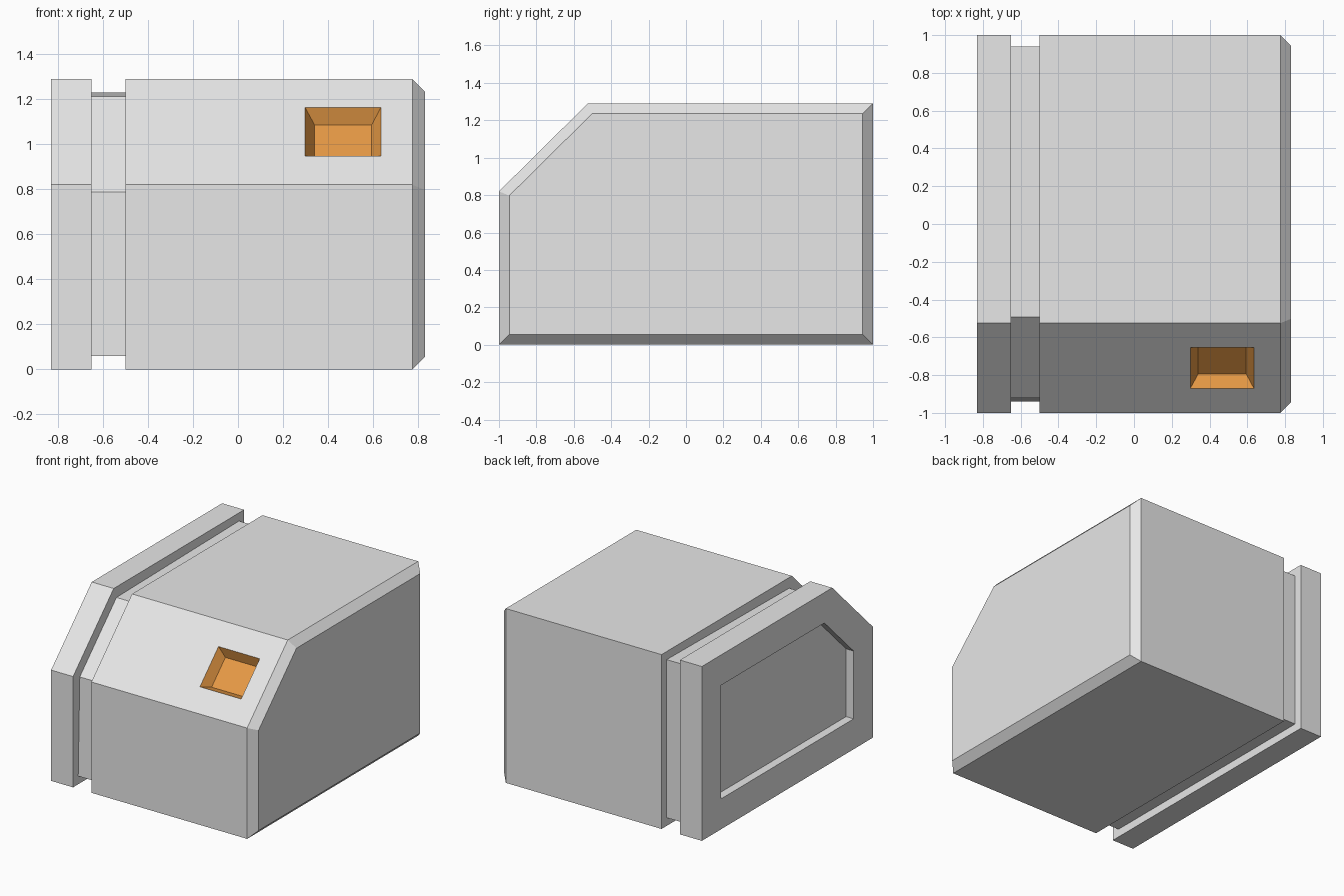
import bpy, bmesh
from mathutils import Vector

if "Cube" in bpy.data.objects:
    bpy.data.objects.remove(bpy.data.objects["Cube"])


def material(name, rgb):
    m = bpy.data.materials.new(name)
    m.diffuse_color = (*rgb, 1)
    m.use_nodes = True
    m.node_tree.nodes["Principled BSDF"].inputs["Base Color"].default_value = m.diffuse_color
    return m


grey = material("light_grey", (0.8, 0.8, 0.8))
orange = material("orange", (0.8, 0.323, 0.06))

# Side profile (y, z), counter-clockwise seen from +x
profile = [Vector(p) for p in
           ((-1, 0), (1, 0), (1, 1.29), (-0.525, 1.29), (-1, 0.82))]


def offset(dist, even=True):
    """Shrink the profile, by even thickness or along corner normals."""
    out, n = [], len(profile)
    for i, p in enumerate(profile):
        a = (p - profile[i - 1]).normalized()
        b = (profile[(i + 1) % n] - p).normalized()
        na, nb = Vector((-a.y, a.x)), Vector((-b.y, b.x))
        s = na + nb
        out.append(p + (s / (1 + na.dot(nb)) if even else s.normalized()) * dist)
    return out


bm = bmesh.new()


def loop(x, pts):
    return [bm.verts.new((x, p.x, p.y)) for p in pts]


def bridge(a, b, mat=0, skip=None):
    n = len(a)
    for i in range(n):
        if i != skip:
            f = bm.faces.new((a[i], a[(i + 1) % n], b[(i + 1) % n], b[i]))
            f.material_index = mat


# Body sections: side recess, end band, groove, main block, end chamfer
full, recess, groove = offset(0), offset(0.225), offset(0.085, False)
loops = [loop(x, p) for x, p in (
    (-0.768, recess), (-0.83, recess), (-0.83, full), (-0.65, full),
    (-0.65, groove), (-0.5, groove), (-0.5, full), (0.775, full),
    (0.83, offset(0.055)))]
SLOPE, BLOCK = 3, 6
for k in range(len(loops) - 1):
    bridge(loops[k], loops[k + 1], skip=SLOPE if k == BLOCK else None)
bm.faces.new(loops[0][::-1])
bm.faces.new(loops[-1])

# Sloped front face with a tapered orange pocket
low, high = full[4], full[3]
along = (high - low).normalized()
inward = Vector((along.y, -along.x))


def slope_rect(x0, x1, t0, t1, depth):
    pts = []
    for x, t in ((x0, t0), (x1, t0), (x1, t1), (x0, t1)):
        q = low + along * t + inward * depth
        pts.append(bm.verts.new((x, q.x, q.y)))
    return pts


a, b = loops[BLOCK], loops[BLOCK + 1]
outer = [a[4], b[4], b[3], a[3]]
rim = slope_rect(0.298, 0.635, 0.182, 0.488, 0)
floor = slope_rect(0.34, 0.594, 0.222, 0.448, 0.069)
bridge(outer, rim)
bridge(rim, floor, 1)
bm.faces.new(floor).material_index = 1

bmesh.ops.recalc_face_normals(bm, faces=bm.faces)
mesh = bpy.data.meshes.new("housing_block")
bm.to_mesh(mesh)
bm.free()
mesh.materials.append(grey)
mesh.materials.append(orange)
bpy.context.collection.objects.link(bpy.data.objects.new("housing_block", mesh))
